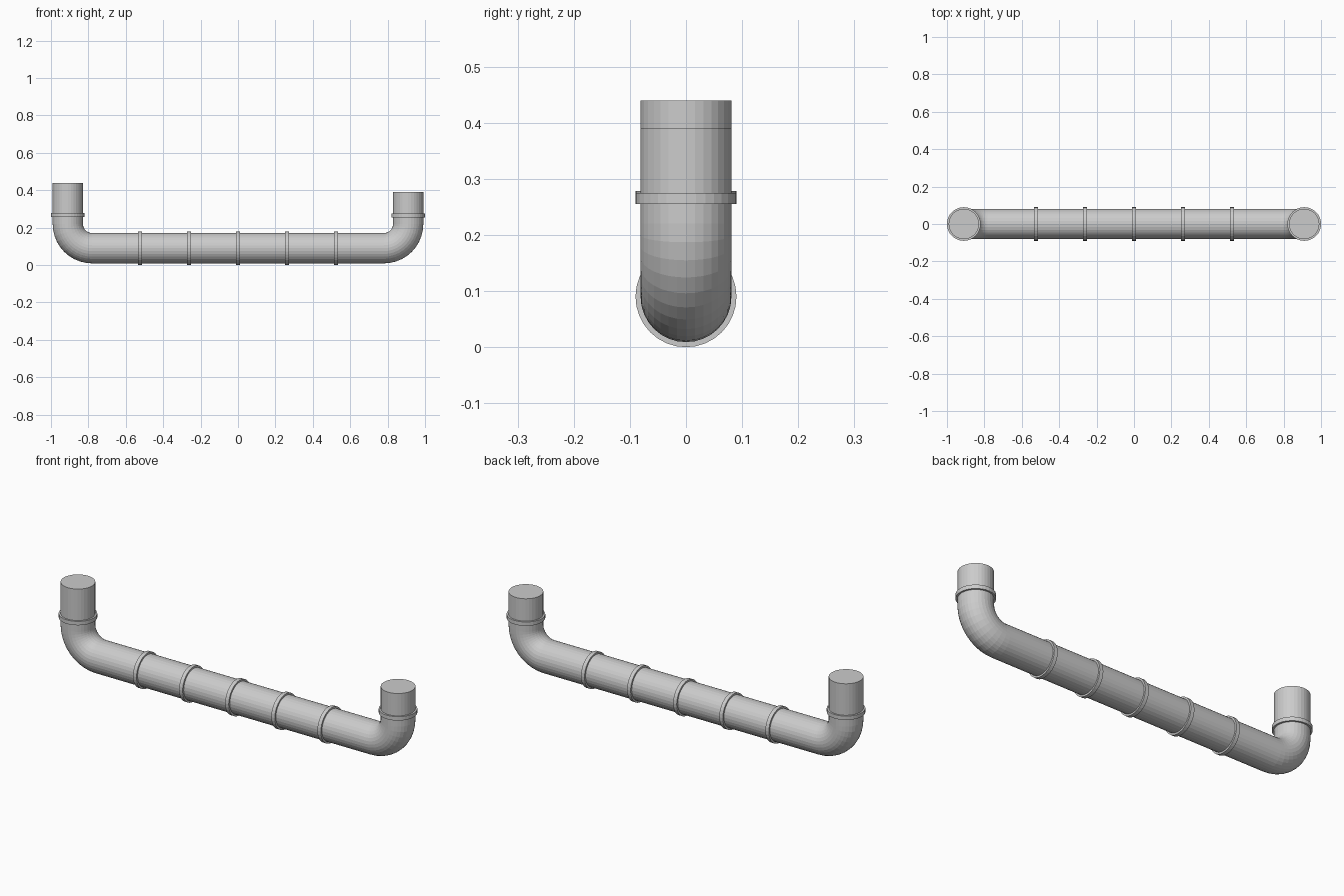
import bpy, bmesh
from math import sin, cos, pi
from mathutils import Vector

if "Cube" in bpy.data.objects:
    bpy.data.objects.remove(bpy.data.objects["Cube"])

SIDES = 32
R_PIPE, R_RING = 0.081, 0.09
X_END, Z_MID, BEND = 0.91, 0.09, 0.13
Z_LEFT, Z_RIGHT = 0.44, 0.39
STEPS = 10


def finish(bm, name):
    bmesh.ops.recalc_face_normals(bm, faces=bm.faces[:])
    mesh = bpy.data.meshes.new(name)
    bm.to_mesh(mesh)
    bm.free()
    obj = bpy.data.objects.new(name, mesh)
    bpy.context.collection.objects.link(obj)
    return obj


def circle(bm, centre, side, radius):
    """Circle of vertices spanned by `side` and the y axis."""
    y = Vector((0, 1, 0))
    return [bm.verts.new(centre + radius * (cos(a) * side + sin(a) * y))
            for a in (2 * pi * i / SIDES for i in range(SIDES))]


def bridge(bm, a, b):
    for i in range(SIDES):
        j = (i + 1) % SIDES
        bm.faces.new((a[i], a[j], b[j], b[i]))


# Pipe: straight run, two elbows and two upright ends of different height
stations = [(Vector((-X_END, 0, Z_LEFT)), Vector((1, 0, 0)))]
for sx in (-1, 1):
    elbow = []
    for k in range(STEPS + 1):
        t = pi / 2 * k / STEPS
        out = Vector((sx * cos(t), 0, -sin(t)))
        centre = Vector((sx * (X_END - BEND), 0, Z_MID + BEND)) + BEND * out
        elbow.append((centre, -out))
    stations += elbow if sx < 0 else elbow[::-1]
stations.append((Vector((X_END, 0, Z_RIGHT)), Vector((-1, 0, 0))))

bm = bmesh.new()
loops = [circle(bm, c, s, R_PIPE) for c, s in stations]
for a, b in zip(loops, loops[1:]):
    bridge(bm, a, b)
bm.faces.new(loops[0])
bm.faces.new(loops[-1])
finish(bm, "pipe")


# Collars: flat bands around the pipe
def collar(name, centre, axis, width=0.02):
    centre, axis = Vector(centre), Vector(axis)
    side = axis.cross(Vector((0, 1, 0)))
    bm = bmesh.new()
    h = axis * width / 2
    loops = [circle(bm, centre + o, side, r) for o, r in
             ((-h, R_PIPE - 0.001), (-h, R_RING), (h, R_RING), (h, R_PIPE - 0.001))]
    for i in range(4):
        bridge(bm, loops[i], loops[(i + 1) % 4])
    finish(bm, name)


for i in range(-2, 3):
    collar(f"run_collar_{i + 3}", (i * 0.262, 0, Z_MID), (1, 0, 0))
collar("left_end_collar", (-X_END, 0, 0.268), (0, 0, 1))
collar("right_end_collar", (X_END, 0, 0.265), (0, 0, 1))
